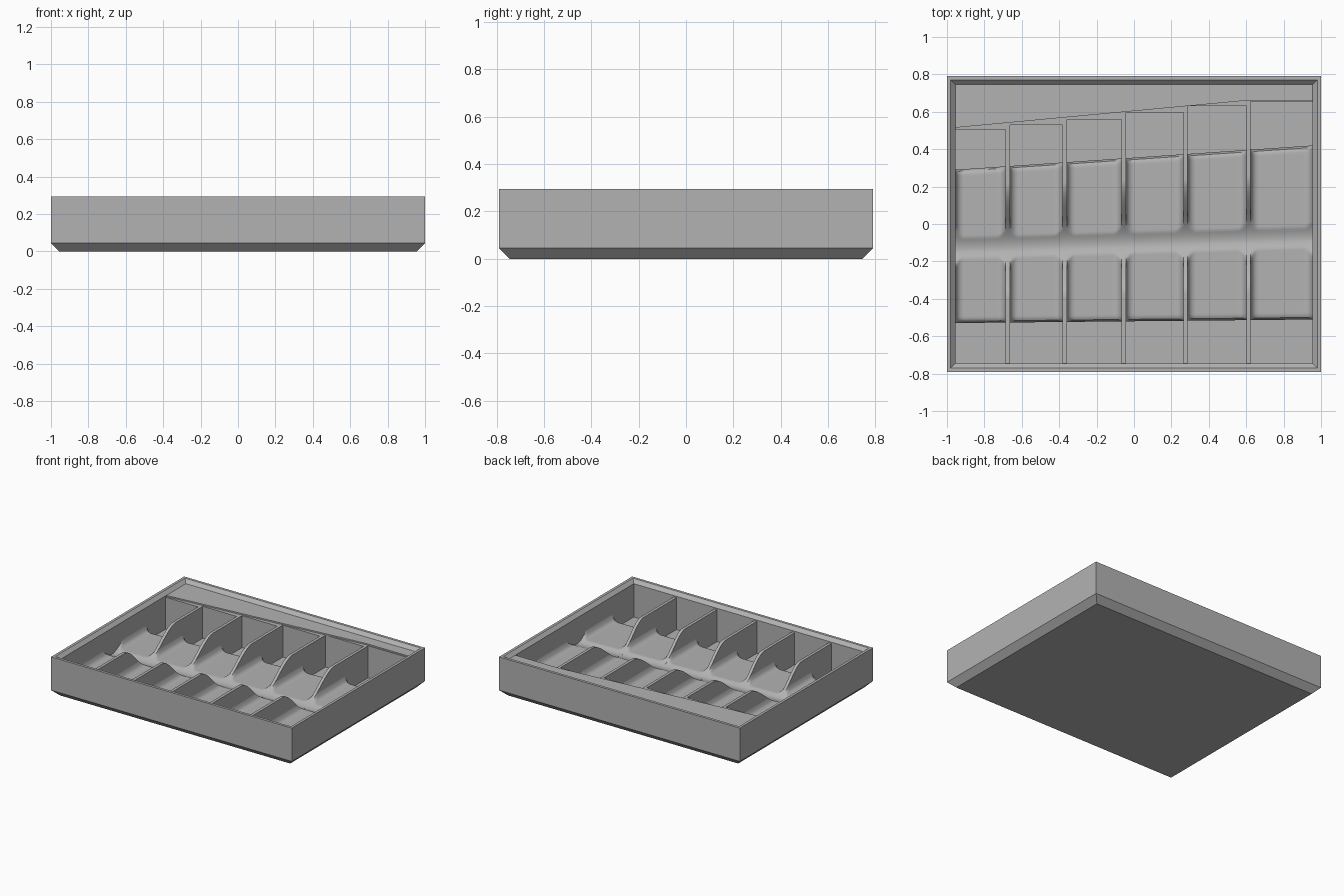
import bpy, bmesh, math

if "Cube" in bpy.data.objects:
    bpy.data.objects.remove(bpy.data.objects["Cube"], do_unlink=True)

# One plain grey plastic
grey = bpy.data.materials.new("plastic_grey")
grey.use_nodes = True
grey.diffuse_color = (0.45, 0.45, 0.45, 1)
grey.node_tree.nodes["Principled BSDF"].inputs["Base Color"].default_value = grey.diffuse_color

HALF_X, HALF_Y = 0.955, 0.745      # inner cavity
FLOOR, DIVIDER_Z, LEDGE_Z = 0.02, 0.26, 0.27
REST_Z, TROUGH_Z = 0.09, 0.075     # raised rests and cross trough
FILLET, ROLL = 0.045, 0.03


def finish(name, bm, smooth=False):
    bmesh.ops.recalc_face_normals(bm, faces=bm.faces)
    mesh = bpy.data.meshes.new(name)
    bm.to_mesh(mesh)
    bm.free()
    mesh.materials.append(grey)
    obj = bpy.data.objects.new(name, mesh)
    bpy.context.collection.objects.link(obj)
    if smooth:
        bpy.ops.object.select_all(action="DESELECT")
        obj.select_set(True)
        bpy.context.view_layer.objects.active = obj
        bpy.ops.object.shade_smooth_by_angle(angle=math.radians(35))


def loft(name, loops, smooth=False):
    """Skin closed loops of points and cap both ends."""
    bm = bmesh.new()
    rings = [[bm.verts.new(p) for p in loop] for loop in loops]
    for a, b in zip(rings, rings[1:]):
        for i in range(len(a)):
            j = (i + 1) % len(a)
            bm.faces.new((a[i], a[j], b[j], b[i]))
    bm.faces.new(rings[0])
    bm.faces.new(rings[-1])
    finish(name, bm, smooth)


def prism(name, outline, z0, z1):
    loft(name, [[(x, y, z) for x, y in outline] for z in (z0, z1)])


def rect(hx, hy, z):
    return [(-hx, -hy, z), (hx, -hy, z), (hx, hy, z), (-hx, hy, z)]


def ledge_y(x):
    return min(0.66, 0.515 + 0.0935 * (x + HALF_X))


def trough(x, y):
    """Height of the scooped cut that runs across all dividers."""
    t = y - (-0.105 + 0.03 * x)
    u = min(1, abs(t) / (0.34 if t > 0 else 0.27))
    return TROUGH_Z + (DIVIDER_Z - TROUGH_Z) * u * u * (3 - 2 * u)


def arc(d, r):
    """Rise of a quarter-round of radius r at distance d from its wall."""
    k = r - min(max(d, 0), r)
    return r - math.sqrt(r * r - k * k)


# Tray shell with chamfered foot and stacking lip
loft("tray_shell", [
    rect(HALF_X, HALF_Y, 0), rect(1, 0.79, 0.045), rect(1, 0.79, 0.295),
    rect(0.98, 0.77, 0.295), rect(HALF_X, HALF_Y, LEDGE_Z), rect(HALF_X, HALF_Y, FLOOR)])

# Slanted solid ledge along the back
prism("back_ledge", [(-HALF_X, ledge_y(-HALF_X)), (0.6, ledge_y(0.6)), (HALF_X, ledge_y(HALF_X)),
                     (HALF_X, HALF_Y), (-HALF_X, HALF_Y)], FLOOR, LEDGE_Z)

# Scooped dividers
centres = [-0.675, -0.37, -0.055, 0.275, 0.612]
THICK = 0.011
for n, cx in enumerate(centres):
    y0, y1 = -HALF_Y, ledge_y(cx) + 0.02
    ys = [y0 + (y1 - y0) * i / 90 for i in range(91)]
    sides = [[(x, y0, FLOOR)] + [(x, y, trough(x, y)) for y in ys] + [(x, y1, FLOOR)]
             for x in (cx - THICK, cx + THICK)]
    loft(f"divider_{n + 1}", sides, True)

# Pocket back blocks and rounded tool rests
edges = [-HALF_X] + [c + s * THICK for c in centres for s in (-1, 1)] + [HALF_X]
backs = [0.505, 0.53, 0.56, 0.595, 0.63, 0.655]
ROWS, COLS = 84, 36
for n, back in enumerate(backs):
    xa, xb = edges[2 * n], edges[2 * n + 1]
    prism(f"pocket_back_{n + 1}", [(xa, back), (xb, back), (xb, 0.7), (xa, 0.7)], FLOOR, DIVIDER_Z)

    bm = bmesh.new()
    grid = []
    for i in range(ROWS + 1):
        row = []
        for j in range(COLS + 1):
            x = xa + (xb - xa) * j / COLS
            front, rear = -0.52 + 0.01 * x, 0.355 + 0.068 * x
            y = front + (rear - front) * i / ROWS
            z = min(REST_Z + arc(min(x - xa, xb - x), FILLET), trough(x, y))
            z -= arc(min(y - front, rear - y), ROLL)
            row.append(bm.verts.new((x, y, z)))
        grid.append(row)
    # vertical end walls down to the pocket floor
    first, last = [[bm.verts.new((v.co.x, v.co.y, FLOOR)) for v in row]
                   for row in (grid[0], grid[-1])]
    grid = [first] + grid + [last]
    for a, b in zip(grid, grid[1:]):
        for j in range(COLS):
            bm.faces.new((a[j], a[j + 1], b[j + 1], b[j]))
    # open sheet: wind upward explicitly through the shared recalculation
    finish(f"tool_rest_{n + 1}", bm, True)
